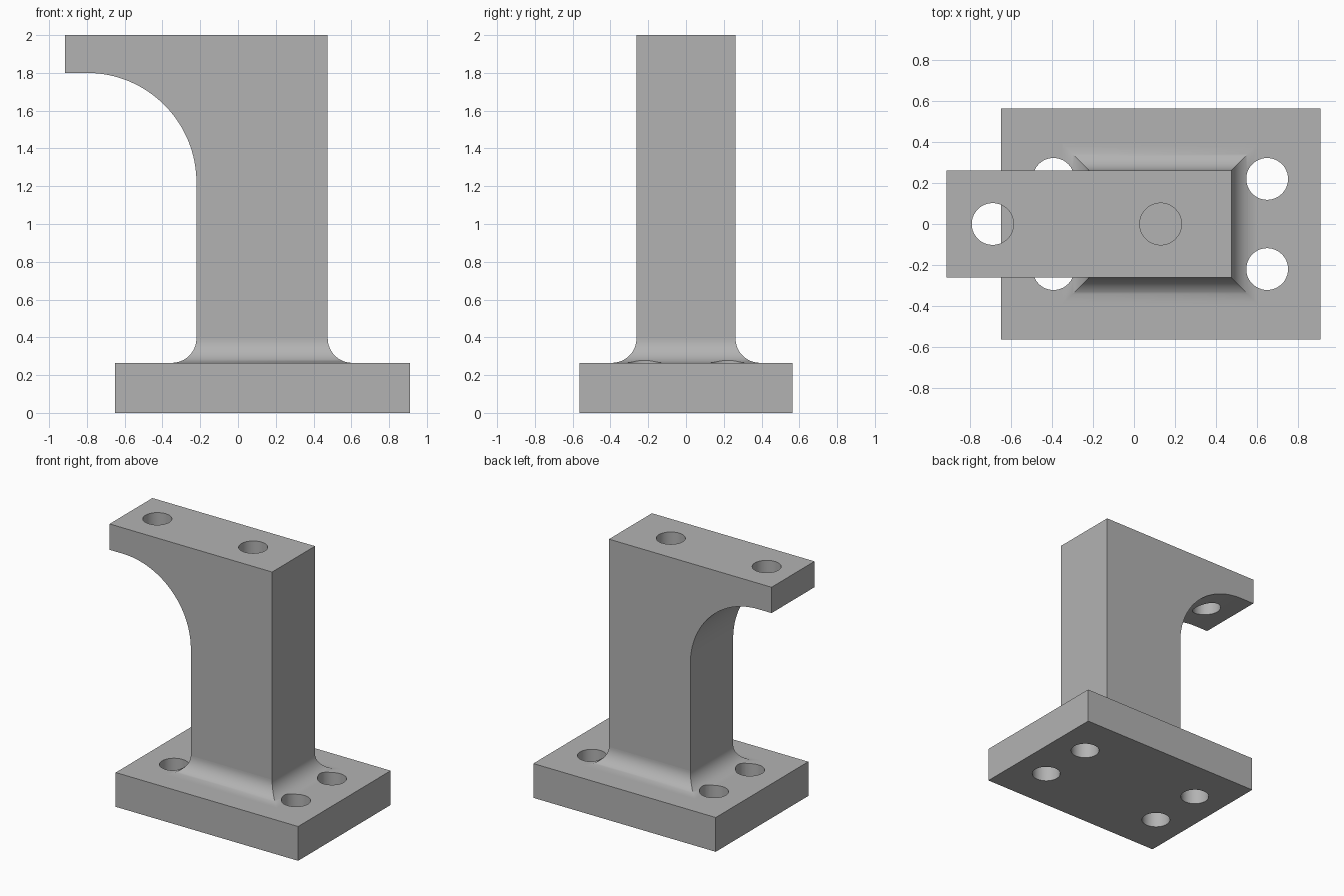
import bpy, bmesh, math

cube = bpy.data.objects.get("Cube")
if cube:
    bpy.data.objects.remove(cube, do_unlink=True)

grey = bpy.data.materials.new("plain grey")
grey.use_nodes = True
colour = (0.45, 0.45, 0.45, 1)
grey.diffuse_color = colour
grey.node_tree.nodes["Principled BSDF"].inputs["Base Color"].default_value = colour

BASE_TOP, TOP = 0.265, 2.0
LEFT, RIGHT, HALF = -0.22, 0.475, 0.262   # column sides
FILLET, ARCH = 0.13, 0.58                 # radii of foot fillet and arm curve
HOLE = 0.102


def finish(bm, name):
    bmesh.ops.recalc_face_normals(bm, faces=bm.faces)
    mesh = bpy.data.meshes.new(name)
    bm.to_mesh(mesh)
    bm.free()
    mesh.materials.append(grey)
    obj = bpy.data.objects.new(name, mesh)
    bpy.context.collection.objects.link(obj)
    return obj


# Rectangular sections from bottom to top: (x min, x max, half depth, z)
sections = [(-0.65, 0.91, 0.565, 0), (-0.65, 0.91, 0.565, BASE_TOP)]
for i in range(17):                        # mitred foot fillet
    a = math.pi / 2 * i / 16
    out = FILLET * (1 - math.sin(a))
    sections.append((LEFT - out, RIGHT + out, HALF + out,
                     BASE_TOP + FILLET * (1 - math.cos(a))))
for i in range(33):                        # arch under the arm
    a = math.pi / 2 * i / 32
    sections.append((LEFT - ARCH * (1 - math.cos(a)), RIGHT, HALF,
                     1.22 + ARCH * math.sin(a)))
sections += [(-0.915, RIGHT, HALF, 1.22 + ARCH), (-0.915, RIGHT, HALF, TOP)]

# Loft the bracket
bm = bmesh.new()
rings = [[bm.verts.new(p) for p in ((l, -h, z), (r, -h, z), (r, h, z), (l, h, z))]
         for l, r, h, z in sections]
for low, high in zip(rings, rings[1:]):
    for i in range(4):
        j = (i + 1) % 4
        corners = (low[i], low[j], high[j], high[i])
        if len({tuple(v.co) for v in corners}) == 4 and \
                (low[i].co - high[i].co).length + (low[j].co - high[j].co).length > 1e-6:
            bm.faces.new(corners)
        elif low[i].co != high[i].co or low[j].co != high[j].co:
            bm.faces.new(corners)
bm.faces.new(rings[0])
bm.faces.new(rings[-1])
bmesh.ops.remove_doubles(bm, verts=bm.verts, dist=1e-5)
bmesh.ops.dissolve_limit(bm, angle_limit=math.radians(0.2), verts=bm.verts, edges=bm.edges)
bracket = finish(bm, "bracket")

# Holes: four in the base, one through the arm, one blind in the column top
bm = bmesh.new()
holes = [(x, y, -0.1, 0.6) for x in (-0.393, 0.65) for y in (-0.22, 0.22)]
holes += [(-0.69, 0, 1.5, 2.1), (0.13, 0, 1.74, 2.1)]
for x, y, low, high in holes:
    made = bmesh.ops.create_cone(bm, cap_ends=True, segments=48, radius1=HOLE,
                                 radius2=HOLE, depth=high - low)
    bmesh.ops.translate(bm, verts=made["verts"], vec=(x, y, (low + high) / 2))
cutter = finish(bm, "hole_cutter")
cutter.hide_render = True

bpy.ops.object.select_all(action='DESELECT')
bracket.select_set(True)
bpy.context.view_layer.objects.active = bracket
cut = bracket.modifiers.new("holes", 'BOOLEAN')
cut.operation, cut.solver, cut.object = 'DIFFERENCE', 'EXACT', cutter
bpy.ops.object.modifier_apply(modifier=cut.name)
bpy.data.objects.remove(cutter, do_unlink=True)

# Smooth curved walls, flat planes
bpy.ops.object.shade_smooth_by_angle(angle=math.radians(30))
for face in bracket.data.polygons:
    face.use_smooth = max(abs(c) for c in face.normal) < 0.9998
